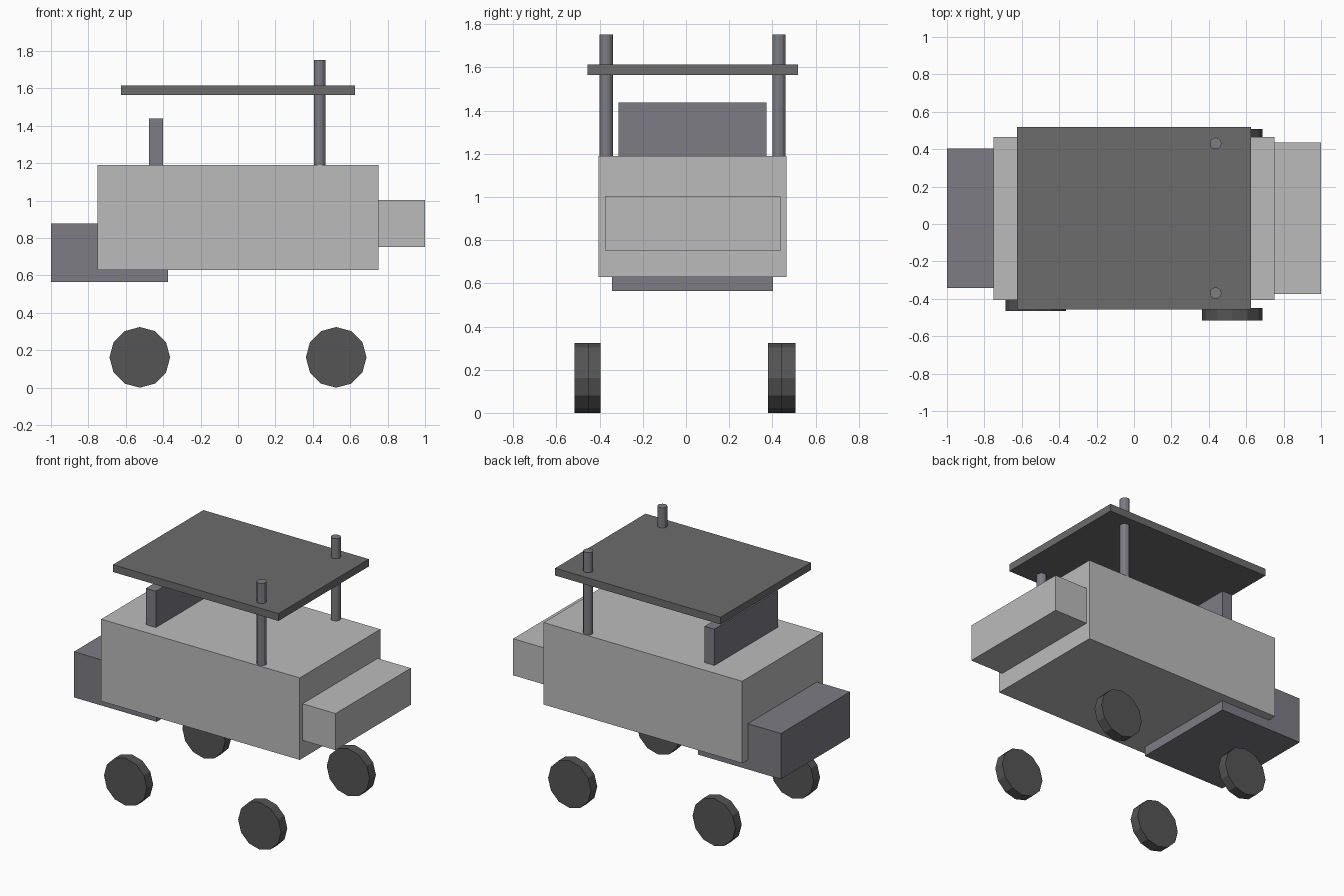
import bpy
from math import pi

if "Cube" in bpy.data.objects:
    bpy.data.objects.remove(bpy.data.objects["Cube"])


def material(name, r, g, b):
    m = bpy.data.materials.new(name)
    m.diffuse_color = (r, g, b, 1)
    m.use_nodes = True
    m.node_tree.nodes["Principled BSDF"].inputs["Base Color"].default_value = m.diffuse_color
    return m


light = material("light_grey", 0.5, 0.5, 0.5)
slate = material("slate_grey", 0.2, 0.2, 0.23)
roof_grey = material("roof_grey", 0.15, 0.15, 0.15)
rubber = material("dark_rubber", 0.09, 0.09, 0.09)


def box(name, x, y, z, mat):
    """Box from (min, max) ranges on each axis."""
    bpy.ops.mesh.primitive_cube_add(size=1, location=[sum(r) / 2 for r in (x, y, z)])
    o = bpy.context.object
    o.name = name
    o.scale = [r[1] - r[0] for r in (x, y, z)]
    bpy.ops.object.transform_apply(location=False, rotation=False, scale=True)
    o.data.materials.append(mat)


def cylinder(name, loc, radius, depth, mat, rot=(0, 0, 0)):
    bpy.ops.mesh.primitive_cylinder_add(vertices=12, radius=radius, depth=depth,
                                        location=loc, rotation=rot)
    o = bpy.context.object
    o.name = name
    o.data.materials.append(mat)


# Main body and the two end boxes
box("body", (-0.75, 0.75), (-0.405, 0.465), (0.63, 1.19), light)
box("nose_box", (0.75, 1.0), (-0.375, 0.437), (0.752, 1.002), light)
box("tail_box", (-1.0, -0.375), (-0.342, 0.404), (0.565, 0.877), slate)

# Seat back and canopy
box("seat_back", (-0.477, -0.402), (-0.312, 0.374), (1.19, 1.438), slate)
box("canopy", (-0.625, 0.625), (-0.456, 0.519), (1.565, 1.615), roof_grey)

# Canopy posts poking through the roof
for side, y in (("near", -0.369), ("far", 0.431)):
    cylinder("post_" + side, (0.437, y, 1.471), 0.031, 0.562, slate)

# Twelve-sided wheels, slightly staggered in y
for name, x, y in (("near_left", -0.525, -0.431), ("near_right", 0.525, -0.483),
                   ("far_left", -0.525, 0.414), ("far_right", 0.525, 0.473)):
    cylinder("wheel_" + name, (x, y, 0.162), 0.162, 0.068, rubber, (pi / 2, 0, 0))
